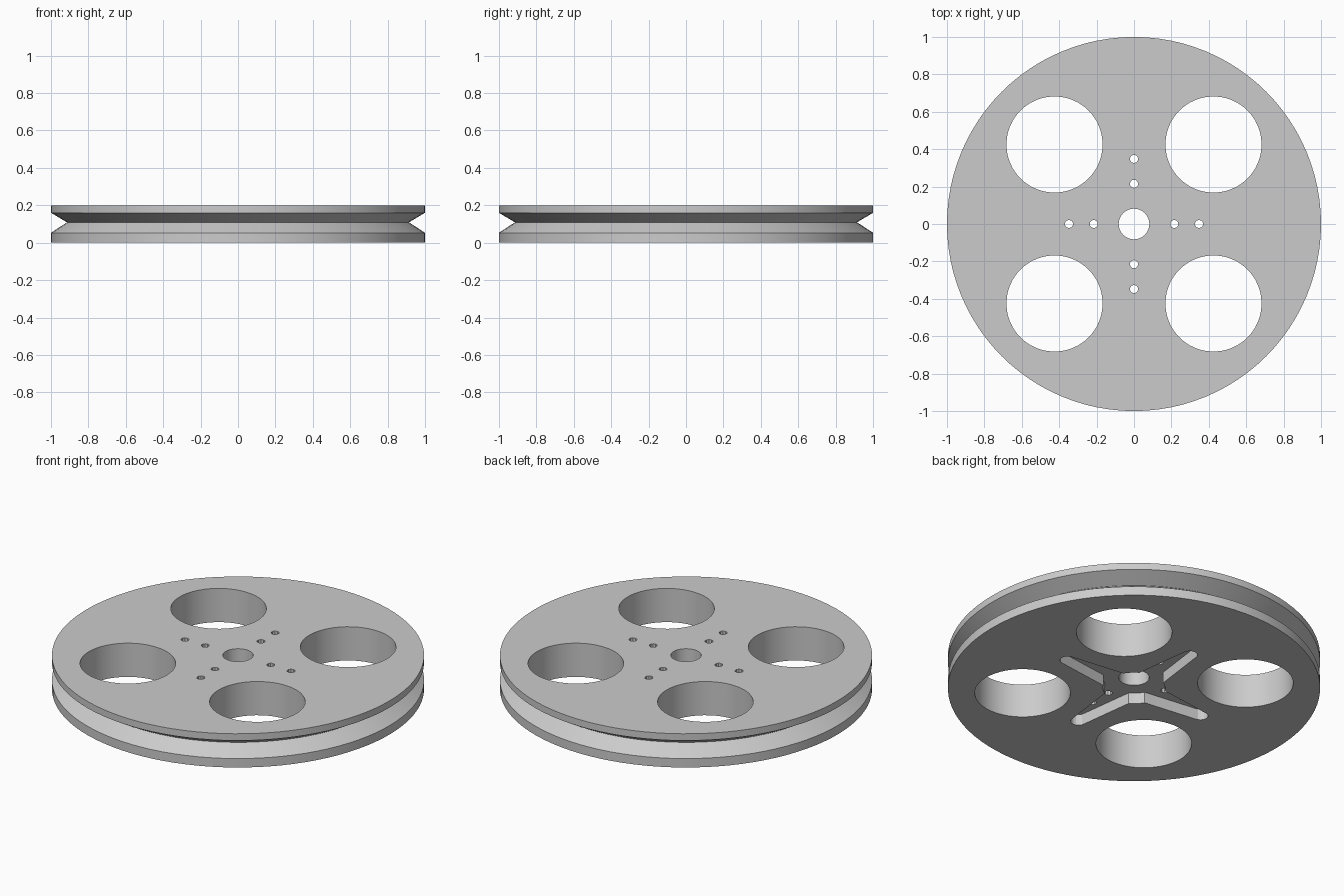
import bpy, bmesh, math
from mathutils import Matrix, Vector

if "Cube" in bpy.data.objects:
    bpy.data.objects.remove(bpy.data.objects["Cube"], do_unlink=True)

HEIGHT = 0.2
RECESS = 0.065

grey = bpy.data.materials.new("light grey")
grey.use_nodes = True
colour = (0.6, 0.6, 0.6, 1)
grey.diffuse_color = colour
grey.node_tree.nodes["Principled BSDF"].inputs["Base Color"].default_value = colour


def make_object(name, bm):
    bmesh.ops.recalc_face_normals(bm, faces=bm.faces)
    mesh = bpy.data.meshes.new(name)
    bm.to_mesh(mesh)
    bm.free()
    mesh.materials.append(grey)
    obj = bpy.data.objects.new(name, mesh)
    bpy.context.collection.objects.link(obj)
    return obj


def add_drill(bm, x, y, radius, sides):
    bmesh.ops.create_cone(bm, cap_ends=True, segments=sides, radius1=radius,
                          radius2=radius, depth=1,
                          matrix=Matrix.Translation((x, y, HEIGHT / 2)))


def polar(radius, angle):
    return Vector((radius * math.cos(angle), radius * math.sin(angle)))


# Wheel: rim with a V groove, stacked as rings
bm = bmesh.new()
SIDES = 96
rings = []
for radius, z in [(1, 0), (1, 0.053), (0.914, 0.109), (1, 0.16), (1, HEIGHT)]:
    rings.append([bm.verts.new((*polar(radius, math.tau * i / SIDES), z))
                  for i in range(SIDES)])
for low, high in zip(rings, rings[1:]):
    for i in range(SIDES):
        j = (i + 1) % SIDES
        bm.faces.new((low[i], low[j], high[j], high[i]))
bm.faces.new(rings[0])
bm.faces.new(rings[-1])
wheel = make_object("pulley_wheel", bm)

# Through holes: axle, four lightening holes, two screw holes per arm
bm = bmesh.new()
add_drill(bm, 0, 0, 0.082, 32)
for k in range(4):
    quarter = k * math.pi / 2
    add_drill(bm, *polar(0.425 * math.sqrt(2), quarter + math.pi / 4), 0.257, 48)
    for distance in (0.215, 0.348):
        add_drill(bm, *polar(distance, quarter), 0.022, 10)
holes = make_object("hole_cutter", bm)

# Cross-shaped recess underneath: round hub and tapered arms with round tips
bm = bmesh.new()
outline = []
for k in range(4):
    quarter = k * math.pi / 2
    tip = polar(0.465, quarter)
    for i in range(9):
        outline.append(tip + polar(0.042, quarter + math.pi * (i / 8 - 0.5)))
    for i in range(5):
        outline.append(polar(0.167, quarter + math.radians(30 + 30 * i / 4)))
base = bm.faces.new([bm.verts.new((p.x, p.y, -0.1)) for p in outline])
solid = bmesh.ops.extrude_face_region(bm, geom=[base])
bmesh.ops.translate(bm, vec=(0, 0, 0.1 + RECESS),
                    verts=[v for v in solid["geom"] if isinstance(v, bmesh.types.BMVert)])
recess = make_object("recess_cutter", bm)

# Cut the wheel, then drop the cutters
bpy.context.view_layer.objects.active = wheel
wheel.select_set(True)
for cutter in (recess, holes):
    cutter.hide_render = True
    cut = wheel.modifiers.new(cutter.name, 'BOOLEAN')
    cut.operation = 'DIFFERENCE'
    cut.solver = 'EXACT'
    cut.object = cutter
    bpy.ops.object.modifier_apply(modifier=cut.name)
    bpy.data.objects.remove(cutter, do_unlink=True)
bpy.ops.object.shade_smooth_by_angle(angle=math.radians(20))
